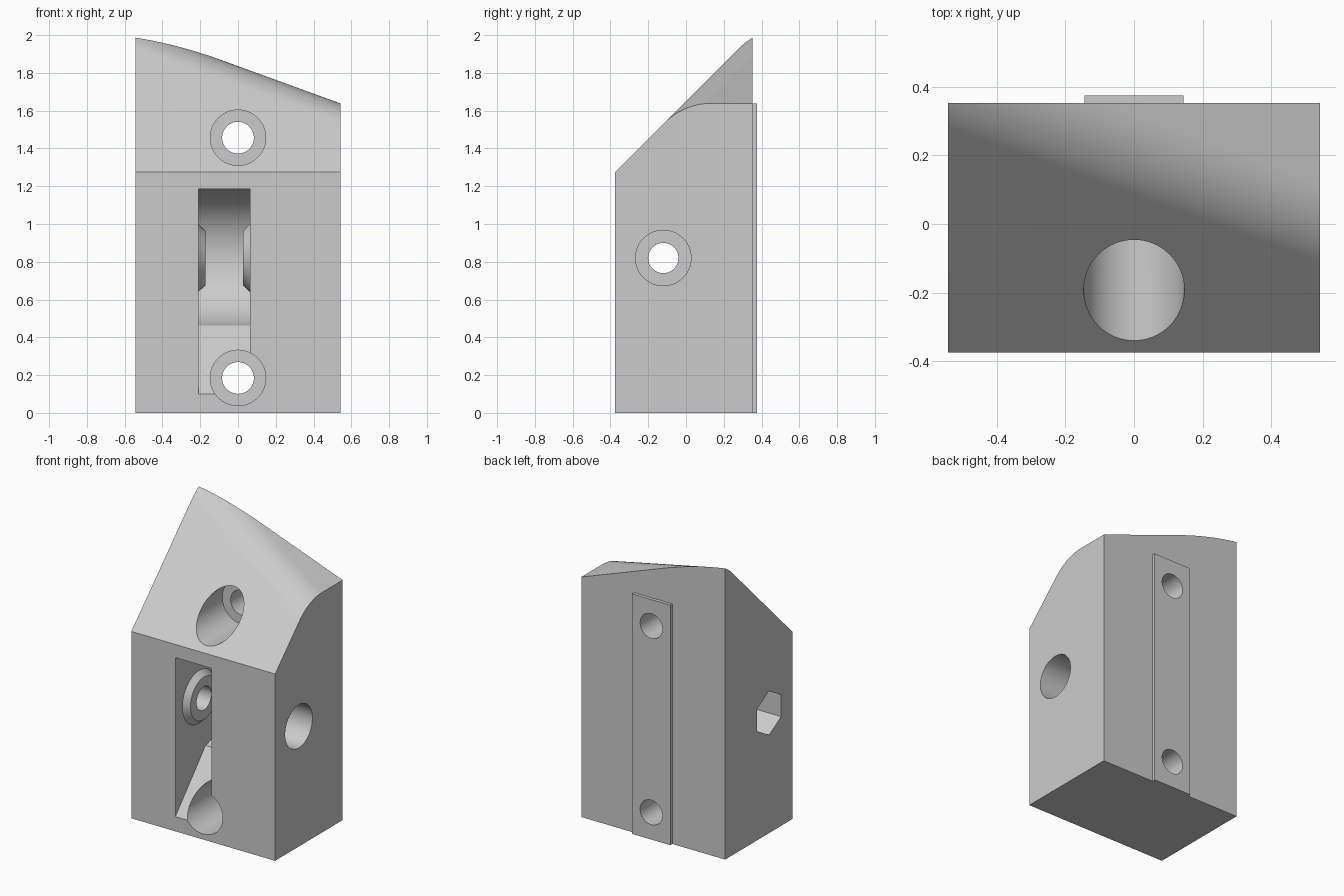
import bpy
import bmesh
from math import sin, cos, pi, radians, asin
from mathutils import Vector

if "Cube" in bpy.data.objects:
    bpy.data.objects.remove(bpy.data.objects["Cube"], do_unlink=True)

HALF_W, FRONT, BACK, RAIL_BACK = 0.543, -0.375, 0.353, 0.375
PIVOT_Y, PIVOT_Z = -0.12, 0.82
SLOT_L, SLOT_R, SLOT_RADIUS = -0.21, 0.063, 0.365

grey = bpy.data.materials.new("light grey")
grey.use_nodes = True
grey.diffuse_color = (0.6, 0.6, 0.6, 1)
grey.node_tree.nodes["Principled BSDF"].inputs["Base Color"].default_value = (0.6, 0.6, 0.6, 1)


def make_object(name, bm):
    bmesh.ops.recalc_face_normals(bm, faces=bm.faces)
    mesh = bpy.data.meshes.new(name)
    bm.to_mesh(mesh)
    bm.free()
    mesh.materials.append(grey)
    obj = bpy.data.objects.new(name, mesh)
    bpy.context.collection.objects.link(obj)
    return obj


def loft(name, rings):
    """Join matching point rings into a capped solid."""
    bm = bmesh.new()
    loops = [[bm.verts.new(p) for p in ring] for ring in rings]
    n = len(loops[0])
    for a, b in zip(loops, loops[1:]):
        for i in range(n):
            j = (i + 1) % n
            bm.faces.new((a[i], a[j], b[j], b[i]))
    bm.faces.new(loops[0][::-1])
    bm.faces.new(loops[-1])
    return make_object(name, bm)


def box(name, x0, x1, y0, y1, z0, z1):
    rings = [[(x0, y0, z), (x1, y0, z), (x1, y1, z), (x0, y1, z)] for z in (z0, z1)]
    return loft(name, rings)


def rod_x(name, x0, x1, r0, r1=None, sides=64):
    """Rod or cone on the sideways pivot axis, first corner pointing up."""
    ends = ((x0, r0), (x1, r1 or r0))
    turns = [2 * pi * i / sides for i in range(sides)]
    return loft(name, [[(x, PIVOT_Y + r * sin(t), PIVOT_Z + r * cos(t)) for t in turns]
                       for x, r in ends])


def rod_y(name, y0, y1, z, r, sides=64):
    turns = [2 * pi * i / sides for i in range(sides)]
    return loft(name, [[(r * sin(t), y, z + r * cos(t)) for t in turns] for y in (y0, y1)])


def combine(target, other, operation):
    other.hide_render = True
    mod = target.modifiers.new(operation.lower(), "BOOLEAN")
    mod.operation = operation
    mod.solver = "EXACT"
    mod.object = other
    bpy.context.view_layer.objects.active = target
    bpy.ops.object.modifier_apply(modifier=mod.name)
    bpy.data.objects.remove(other, do_unlink=True)


# Block, trimmed by a front slope and a sideways slope with a rounded ridge
body = box("body", -HALF_W, HALF_W, FRONT, BACK, 0, 2.3)
bm = bmesh.new()
bm.from_mesh(body.data)
n_front = Vector((0, -1, 1)).normalized()
n_top = Vector((sin(radians(20)), 0, cos(radians(20))))
ridge, round_r, steps = Vector((HALF_W, -0.012, 1.638)), 0.29, 20
angle = n_front.angle(n_top)
axis = ridge - round_r * (n_front + n_top) / (1 + n_front.dot(n_top))
for k in range(steps + 1):
    t = k / steps
    n = (n_front * sin((1 - t) * angle) + n_top * sin(t * angle)) / sin(angle)
    bmesh.ops.bisect_plane(bm, geom=bm.verts[:] + bm.edges[:] + bm.faces[:], dist=1e-6,
                           plane_co=axis + n * round_r, plane_no=n, clear_outer=True)
    bmesh.ops.holes_fill(bm, edges=[e for e in bm.edges if e.is_boundary], sides=0)
bmesh.ops.recalc_face_normals(bm, faces=bm.faces)
bm.to_mesh(body.data)
bm.free()

# Rear rail
rail = box("rear_rail", -0.145, 0.145, BACK - 0.02, RAIL_BACK, 0, 1.638)
combine(body, rail, "UNION")

# Front slot: ramp at the bottom, round back, flat roof
start = asin(0.07 / SLOT_RADIUS)
profile = [(FRONT - 0.1, -0.011), (-0.05, 0.4618)]
for i in range(1, 49):
    a = start + (pi - start) * i / 48
    profile.append((PIVOT_Y + SLOT_RADIUS * sin(a), PIVOT_Z - SLOT_RADIUS * cos(a)))
profile.append((FRONT - 0.1, PIVOT_Z + SLOT_RADIUS))
slot = loft("slot_cutter", [[(x, y, z) for y, z in profile] for x in (SLOT_L, SLOT_R)])
combine(body, slot, "DIFFERENCE")

# Tapered bosses on both slot walls
for wall, side in ((SLOT_L, 1), (SLOT_R, -1)):
    boss = rod_x("boss", wall - side * 0.02, wall + side * 0.037, 0.199, 0.145)
    combine(body, boss, "UNION")

# Pivot bore with a round pocket on one side and a hexagonal one on the other
combine(body, rod_x("pivot_bore", -1, 1, 0.08), "DIFFERENCE")
combine(body, rod_x("round_pocket", 0.27, 1, 0.147), "DIFFERENCE")
combine(body, rod_x("hex_pocket", -1, -0.34, 0.15, sides=6), "DIFFERENCE")

# Two counterbored mounting holes
for z in (0.185, 1.457):
    combine(body, rod_y("mount_bore", -1, 1, z, 0.084), "DIFFERENCE")
    combine(body, rod_y("mount_pocket", -1, 0.04, z, 0.147), "DIFFERENCE")

# Smooth the curved walls and keep the corners sharp
bpy.ops.object.select_all(action="DESELECT")
body.select_set(True)
bpy.context.view_layer.objects.active = body
bpy.ops.object.shade_smooth_by_angle(angle=radians(25))
